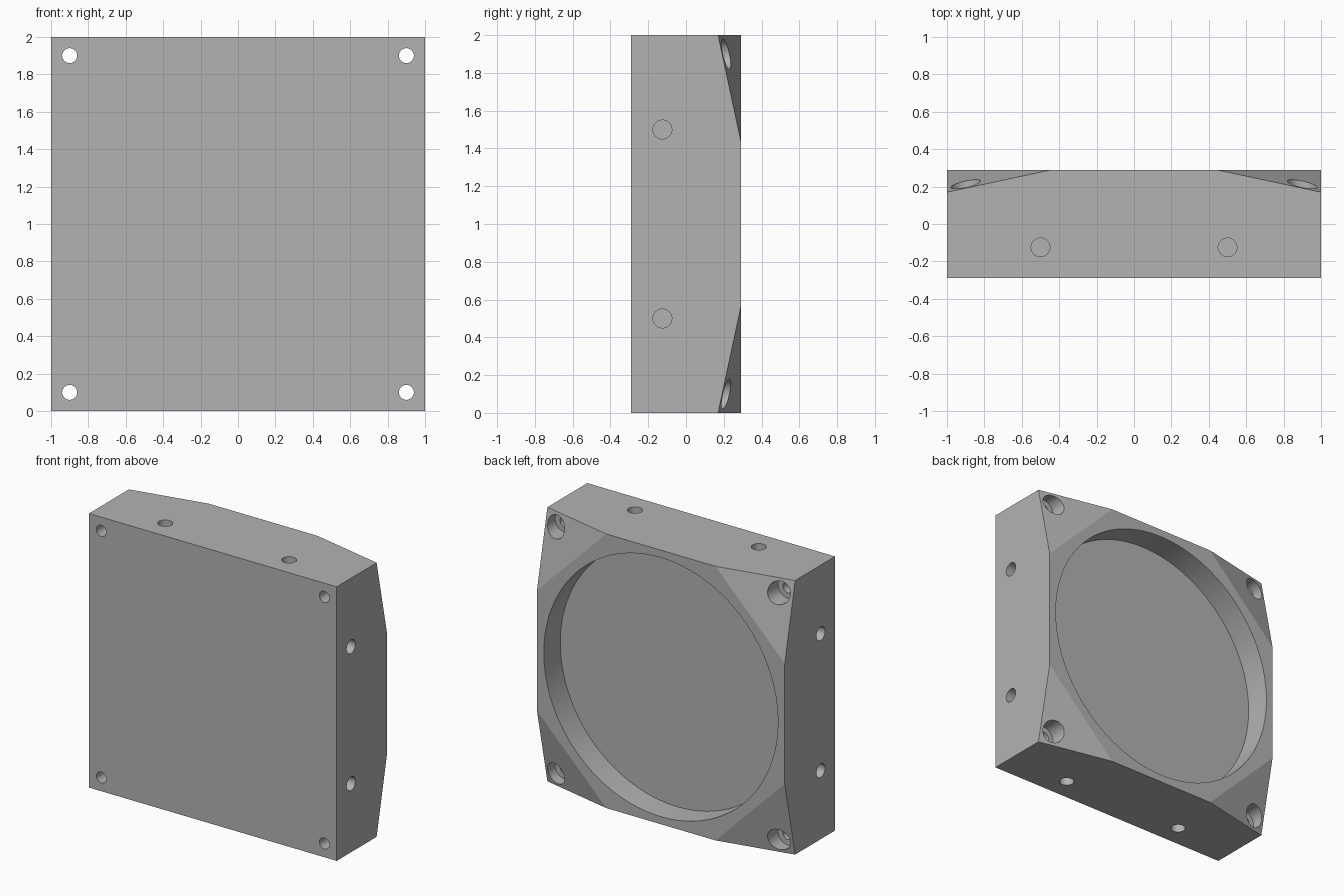
import bpy, bmesh, math
from mathutils import Matrix, Vector

if "Cube" in bpy.data.objects:
    bpy.data.objects.remove(bpy.data.objects["Cube"], do_unlink=True)

HALF_DEPTH = 0.29
CENTRE = Vector((0, 0, 1))
FLOOR = 0.10

# Single plain grey material
grey = bpy.data.materials.new("plain grey")
grey.use_nodes = True
colour = (0.45, 0.45, 0.45, 1)
grey.diffuse_color = colour
grey.node_tree.nodes["Principled BSDF"].inputs["Base Color"].default_value = colour


def make_object(name, bm):
    mesh = bpy.data.meshes.new(name)
    bm.to_mesh(mesh)
    bm.free()
    mesh.materials.append(grey)
    obj = bpy.data.objects.new(name, mesh)
    bpy.context.collection.objects.link(obj)
    return obj


# Square block with four sloped corners on the back
bm = bmesh.new()
bmesh.ops.create_cube(bm, size=1, matrix=Matrix.Translation(CENTRE)
                      @ Matrix.Diagonal((2, 2 * HALF_DEPTH, 2, 1)))
for sx in (-1, 1):
    for sz in (-1, 1):
        tip = CENTRE + Vector((sx, 0.17, sz))
        a = CENTRE + Vector((sx * 0.44, HALF_DEPTH, sz))
        b = CENTRE + Vector((sx, HALF_DEPTH, sz * 0.44))
        normal = (a - tip).cross(b - tip).normalized()
        if normal.y < 0:
            normal.negate()
        cut = bmesh.ops.bisect_plane(bm, geom=bm.verts[:] + bm.edges[:] + bm.faces[:],
                                     dist=1e-5, plane_co=tip, plane_no=normal,
                                     clear_outer=True)
        rim = [e for e in bm.edges if e.is_boundary]
        bmesh.ops.holes_fill(bm, edges=rim, sides=0)
bmesh.ops.recalc_face_normals(bm, faces=bm.faces[:])
body = make_object("housing_block", bm)


def drill(start, end, radius, sides=48):
    """Cut a round hole from start to end through the block."""
    start, end = Vector(start), Vector(end)
    axis = end - start
    bm = bmesh.new()
    bmesh.ops.create_cone(bm, cap_ends=True, segments=sides, radius1=radius,
                          radius2=radius, depth=axis.length,
                          matrix=Matrix.Translation((start + end) / 2)
                          @ axis.to_track_quat("Z", "Y").to_matrix().to_4x4())
    cutter = make_object("hole_cutter", bm)
    cutter.hide_render = True
    mod = body.modifiers.new("hole", "BOOLEAN")
    mod.operation = "DIFFERENCE"
    mod.solver = "EXACT"
    mod.object = cutter
    bpy.ops.object.modifier_apply(modifier=mod.name)
    bpy.data.objects.remove(cutter, do_unlink=True)


bpy.context.view_layer.objects.active = body
body.select_set(True)

# Large round pocket in the back
drill((0, FLOOR, 1), (0, 0.5, 1), 0.945, 128)

# Counterbored screw holes in the corners
for x in (-0.9, 0.9):
    for z in (0.1, 1.9):
        drill((x, 0.11, z), (x, 0.5, z), 0.08)
        drill((x, -0.5, z), (x, 0.5, z), 0.04)

# Pairs of blind holes in the four edge faces
for offset in (-0.5, 0.5):
    for side in (-1, 1):
        drill((side * 0.8, -0.125, 1 + offset), (side * 1.1, -0.125, 1 + offset), 0.05)
        drill((offset, -0.125, 1 + side * 0.8), (offset, -0.125, 1 + side * 1.1), 0.05)

bpy.ops.object.shade_smooth_by_angle(angle=math.radians(8))
